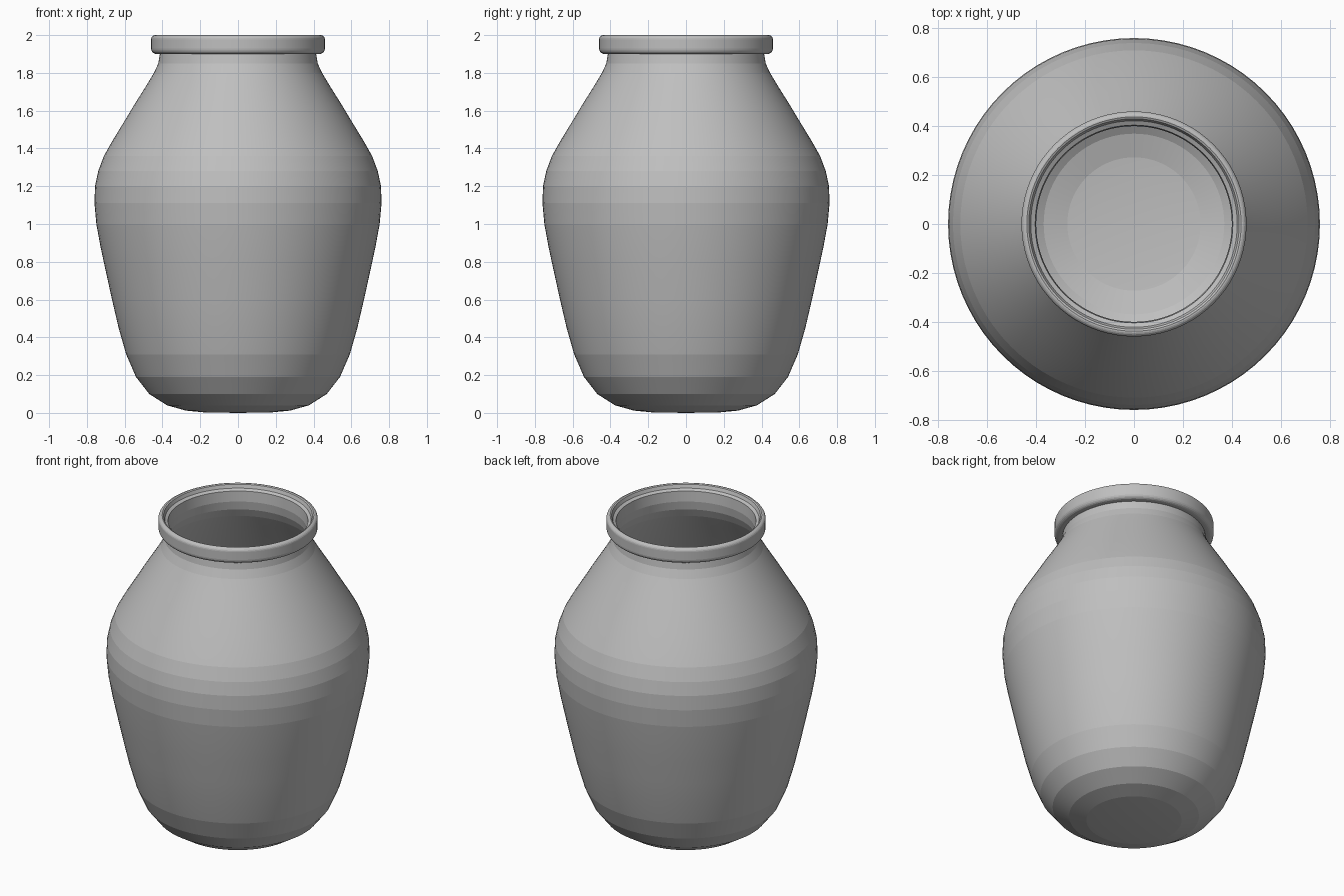
import bpy
import bmesh
from math import pi, cos, sin, radians
from mathutils import Vector

cube = bpy.data.objects.get("Cube")
if cube:
    bpy.data.objects.remove(cube, do_unlink=True)

SEGMENTS = 80
WALL = 0.014

# Grey clay
clay = bpy.data.materials.new("grey_clay")
clay.use_nodes = True
clay.diffuse_color = (0.52, 0.52, 0.52, 1)
clay.node_tree.nodes["Principled BSDF"].inputs["Base Color"].default_value = clay.diffuse_color


def lathe(name, profile):
    """Revolve a list of (radius, height) points around the z axis."""
    bm = bmesh.new()
    verts = [bm.verts.new((r, 0, z)) for r, z in profile]
    edges = [bm.edges.new(pair) for pair in zip(verts, verts[1:])]
    bmesh.ops.spin(bm, geom=verts + edges, cent=(0, 0, 0), axis=(0, 0, 1),
                   angle=2 * pi, steps=SEGMENTS, use_merge=True)
    bmesh.ops.remove_doubles(bm, verts=bm.verts, dist=0.0005)
    bmesh.ops.recalc_face_normals(bm, faces=bm.faces)
    mesh = bpy.data.meshes.new(name)
    bm.to_mesh(mesh)
    bm.free()
    mesh.materials.append(clay)
    obj = bpy.data.objects.new(name, mesh)
    bpy.context.collection.objects.link(obj)
    return obj


def arc(r, z, radius, start, end, steps=5):
    """Points on a quarter round of the rim."""
    angles = [radians(start + (end - start) * i / steps) for i in range(steps + 1)]
    return [(r + radius * cos(a), z + radius * sin(a)) for a in angles]


# Outer wall from the base up to the neck
outer = [(0, 0), (0.18, 0.003), (0.275, 0.012), (0.375, 0.04), (0.47, 0.1),
         (0.54, 0.19), (0.592, 0.31), (0.632, 0.45), (0.667, 0.6), (0.7, 0.75),
         (0.728, 0.88), (0.75, 1.0), (0.76, 1.11), (0.757, 1.2), (0.74, 1.28),
         (0.71, 1.36), (0.665, 1.44), (0.61, 1.53), (0.55, 1.63), (0.49, 1.725),
         (0.445, 1.8), (0.422, 1.85), (0.414, 1.9)]

# Rolled rim, stepping in to the mouth
rim = (arc(0.432, 1.928, 0.028, -90, 0) + arc(0.438, 1.978, 0.022, 0, 90)
       + [(0.43, 1.996), (0.422, 1.975), (0.404, 1.965), (0.4, 1.9)])

# Inner wall follows the outer one at an even thickness
inner = []
for before, here, after in zip(outer, outer[1:], outer[2:]):
    along = (Vector(after) - Vector(before)).normalized()
    inner.append((here[0] - along.y * WALL, here[1] + along.x * WALL))
inner = inner[::-1] + [(0, WALL)]

jar = lathe("jar", outer + rim + inner)
bpy.context.view_layer.objects.active = jar
jar.select_set(True)
bpy.ops.object.shade_smooth_by_angle(angle=radians(4.8))
